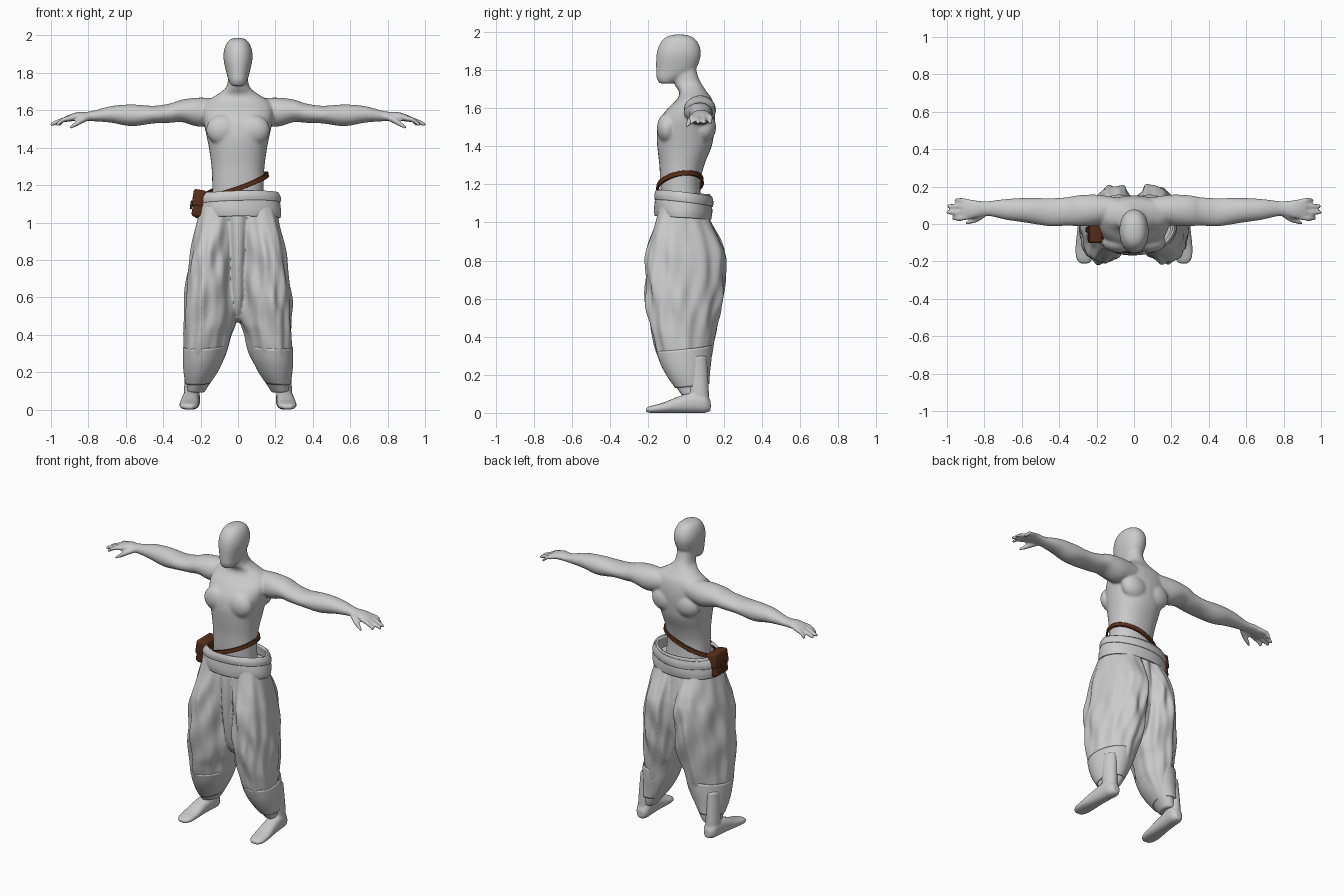
import bpy, bmesh, math
from mathutils import Matrix

cube = bpy.data.objects.get("Cube")
if cube:
    bpy.data.objects.remove(cube, do_unlink=True)


def material(name, colour):
    mat = bpy.data.materials.new(name)
    mat.use_nodes = True
    mat.diffuse_color = colour
    mat.node_tree.nodes["Principled BSDF"].inputs["Base Color"].default_value = colour
    return mat


GREY = material("plain grey", (0.6, 0.6, 0.6, 1))
BROWN = material("brown leather", (0.1, 0.028, 0.01, 1))


def catmull(stations, steps):
    """Smoothly resample a list of equal-length tuples."""
    last = len(stations) - 1
    result = []
    for i in range(last):
        p, q, r, s = (stations[min(max(i + k, 0), last)] for k in (-1, 0, 1, 2))
        for j in range(steps):
            t = j / steps
            result.append([b + 0.5 * t * (c - a + t * (2 * a - 5 * b + 4 * c - d + t * (3 * (b - c) + d - a)))
                           for a, b, c, d in zip(p, q, r, s)])
    result.append(list(stations[last]))
    return result


def loft(bm, axis, stations, side=1, segments=32, steps=5, power=1.0,
         capped=True, shear=0.0, ripple=None, lift=None):
    """Skin ellipses given as (position, centre, centre, radius, radius) along an axis."""
    rings = []
    for pos, cu, cv, ru, rv in catmull(stations, steps):
        ring = []
        for k in range(segments):
            a = math.tau * k / segments
            c, s = math.cos(a), math.sin(a)
            scale = ripple(a, pos) if ripple else 1
            u = ru * scale * math.copysign(abs(c) ** power, c)
            v = rv * scale * math.copysign(abs(s) ** power, s)
            u, v = cu + u + shear * v, cv + v
            x, y, z = {"x": (pos, u, v), "y": (u, pos, v), "z": (u, v, pos)}[axis]
            if lift:
                z += lift(x, y)
            ring.append(bm.verts.new((x * side, y, z)))
        rings.append(ring)
    for low, high in zip(rings, rings[1:]):
        for k in range(segments):
            n = (k + 1) % segments
            bm.faces.new((low[k], low[n], high[n], high[k]))
    if capped:
        bm.faces.new(rings[0])
        bm.faces.new(rings[-1])


def finish(name, bm, mat):
    bmesh.ops.recalc_face_normals(bm, faces=bm.faces)
    mesh = bpy.data.meshes.new(name)
    bm.to_mesh(mesh)
    bm.free()
    mesh.materials.append(mat)
    obj = bpy.data.objects.new(name, mesh)
    bpy.context.collection.objects.link(obj)
    bpy.ops.object.select_all(action="DESELECT")
    obj.select_set(True)
    bpy.context.view_layer.objects.active = obj
    bpy.ops.object.shade_smooth_by_angle(angle=math.radians(45))
    return obj


def fuse(obj, voxel, rounds):
    """Melt overlapping volumes into one soft skin."""
    remesh = obj.modifiers.new("fuse", "REMESH")
    remesh.mode = "VOXEL"
    remesh.voxel_size = voxel
    remesh.use_smooth_shade = True
    soften = obj.modifiers.new("soften", "SMOOTH")
    soften.factor = 0.5
    soften.iterations = rounds


def band(name, stations, mat, thickness, side=1, **options):
    """Open cloth or leather ring with thickness."""
    bm = bmesh.new()
    loft(bm, "z", stations, side=side, segments=64, steps=4, capped=False, **options)
    obj = finish(name, bm, mat)
    solid = obj.modifiers.new("thickness", "SOLIDIFY")
    solid.thickness = thickness
    solid.offset = 0
    return obj


# Upper body: torso, neck, head, arms and hands
body = bmesh.new()
loft(body, "z", [
    (1.05, 0, -.02, .14, .105), (1.2, 0, -.03, .138, .105), (1.3, 0, -.022, .142, .118),
    (1.4, 0, -.008, .156, .143), (1.47, 0, -.003, .17, .15), (1.54, 0, .008, .185, .145),
    (1.6, 0, .027, .19, .122), (1.65, 0, .045, .165, .09), (1.685, 0, .037, .11, .073),
    (1.72, 0, .015, .066, .072), (1.76, 0, 0, .054, .066), (1.82, 0, -.01, .05, .06)], power=.9)
loft(body, "z", [
    (1.73, 0, -.105, .034, .034), (1.76, 0, -.085, .05, .07), (1.8, 0, -.055, .062, .102),
    (1.87, 0, -.04, .077, .116), (1.92, 0, -.036, .075, .11), (1.96, 0, -.035, .06, .087),
    (1.98, 0, -.035, .038, .056), (1.987, 0, -.035, .015, .02)], power=.92)
fingers = [(.03, .975), (.062, 1.004), (.095, 1.0), (.127, .96)]
for side in (1, -1):
    loft(body, "x", [
        (.08, .085, 1.6, .055, .06), (.2, .075, 1.59, .082, .078), (.3, .071, 1.597, .082, .06),
        (.36, .067, 1.585, .076, .052), (.45, .063, 1.577, .075, .047), (.57, .073, 1.573, .067, .058),
        (.68, .078, 1.578, .056, .044), (.79, .083, 1.568, .039, .026),
        (.86, .079, 1.567, .05, .023), (.92, .079, 1.553, .055, .016)], side)
    for y, tip in fingers:
        root = .078 + (y - .078) * .85
        loft(body, "x", [(.88, root, 1.56, .014, .014), (.93, y, 1.55, .015, .014),
                         (tip - .01, y, 1.527, .012, .012), (tip, y, 1.522, .007, .007)], side, 12)
    loft(body, "x", [(.79, .06, 1.565, .02, .016), (.84, .028, 1.542, .02, .017),
                     (.88, .012, 1.518, .014, .013), (.903, .004, 1.505, .007, .007)], side, 12)
    # Chest muscle and shoulder blade
    for y, z, depth in ((-.098, 1.495, .055), (.1, 1.5, .058)):
        place = Matrix.Translation((side * .082, y, z)) @ Matrix.Diagonal((.088, depth, .08, 1))
        bmesh.ops.create_uvsphere(body, u_segments=24, v_segments=16, radius=1, matrix=place)
fuse(finish("upper_body", body, GREY), .008, 5)

# Bare feet and ankles
for side, label in ((1, "left"), (-1, "right")):
    foot = bmesh.new()
    loft(foot, "y", [
        (.13, .245, .036, .022, .026), (.1, .246, .05, .043, .05), (.04, .25, .054, .046, .054),
        (-.04, .256, .043, .048, .043), (-.12, .261, .027, .052, .027),
        (-.18, .264, .019, .046, .019), (-.21, .264, .015, .026, .012)], side, power=.85)
    loft(foot, "z", [(.03, .246, .07, .04, .052), (.12, .246, .066, .042, .054),
                     (.3, .235, .05, .045, .06)], side)
    fuse(finish(label + "_foot", foot, GREY), .007, 4)

# Baggy trousers with soft vertical folds
trousers = bmesh.new()
leg = [(1.09, .098, -.015, .1, .125), (1.02, .106, -.015, .11, .142), (.9, .12, -.004, .12, .19),
       (.8, .13, 0, .128, .212), (.6, .142, -.008, .14, .203), (.47, .15, -.012, .137, .18),
       (.4, .162, -.012, .125, .165), (.3, .174, -.008, .113, .142), (.2, .197, .012, .086, .108),
       (.13, .214, .032, .058, .082), (.09, .226, .042, .045, .064)]
for side in (1, -1):
    def folds(a, z, side=side):
        strength = .055 * math.sin(math.pi * min(max((1.1 - z) / .95, 0), 1)) ** .6
        drift = 2.2 * z + .5 * math.sin(9 * z + side)
        pleat = math.sin(9 * a + drift * 2) + .6 * math.sin(14 * a - drift * 3 + side)
        diagonal = .45 * math.sin(24 * z + 4 * a + side)
        return 1 + strength * (.6 * pleat + diagonal) - .02
    loft(trousers, "z", leg, side, segments=96, steps=9, shear=-.16, ripple=folds)
loft(trousers, "z", [(1.09, 0, -.015, .08, .12), (1.0, 0, -.012, .07, .14), (.8, 0, 0, .055, .15),
                     (.6, 0, 0, .045, .12), (.5, 0, 0, .025, .075), (.465, 0, 0, .01, .03)])
fuse(finish("trousers", trousers, GREY), .008, 3)

# Wrapped cuffs around the lower legs
for side, label in ((1, "left"), (-1, "right")):
    band(label + "_cuff", [(.34, .175, -.01, .114, .143), (.27, .184, 0, .106, .13),
                           (.2, .198, .014, .088, .108), (.14, .213, .032, .063, .086)],
         GREY, .008, side, shear=-.1, lift=lambda x, y: .1 * y - .05 * (x - .2))

# Layered waist sash
wrinkle = lambda a, z: 1 + .008 * math.sin(5 * a + 40 * z)
band("waist_sash", [(1.025, 0, -.015, .222, .143), (1.06, 0, -.015, .226, .147),
                    (1.11, 0, -.015, .217, .143), (1.155, 0, -.013, .2, .135)],
     GREY, .012, ripple=wrinkle, lift=lambda x, y: -.06 * y)
band("sash_upper_wrap", [(1.1, 0, -.012, .223, .148), (1.125, 0, -.012, .222, .15),
                         (1.15, 0, -.01, .21, .143)],
     GREY, .01, ripple=wrinkle, lift=lambda x, y: .03 * x - .12 * y)

# Slanted leather belt
band("belt", [(1.194, -.012, -.032, .172, .12), (1.207, -.012, -.032, .17, .119),
              (1.22, -.012, -.032, .168, .118)],
     BROWN, .012, lift=lambda x, y: .35 * x + .17 * y)


# Hip pouch: case, flap and clasp
def rounded_box(name, centre, size, bevel):
    bm = bmesh.new()
    tilt = Matrix.Rotation(math.radians(9), 4, "Y")
    pivot = Matrix.Translation((-.208, -.03, 1.1))
    bmesh.ops.create_cube(bm, size=1, matrix=pivot @ tilt @ Matrix.Translation(centre)
                          @ Matrix.Diagonal((*size, 1)))
    bmesh.ops.bevel(bm, geom=bm.edges[:], offset=bevel, segments=3, profile=.5, affect="EDGES")
    return finish(name, bm, BROWN)


rounded_box("pouch", (0, 0, 0), (.064, .135, .145), .018)
rounded_box("pouch_flap", (-.005, 0, .03), (.068, .143, .09), .012)
rounded_box("pouch_clasp", (-.04, 0, -.012), (.012, .03, .045), .004)
